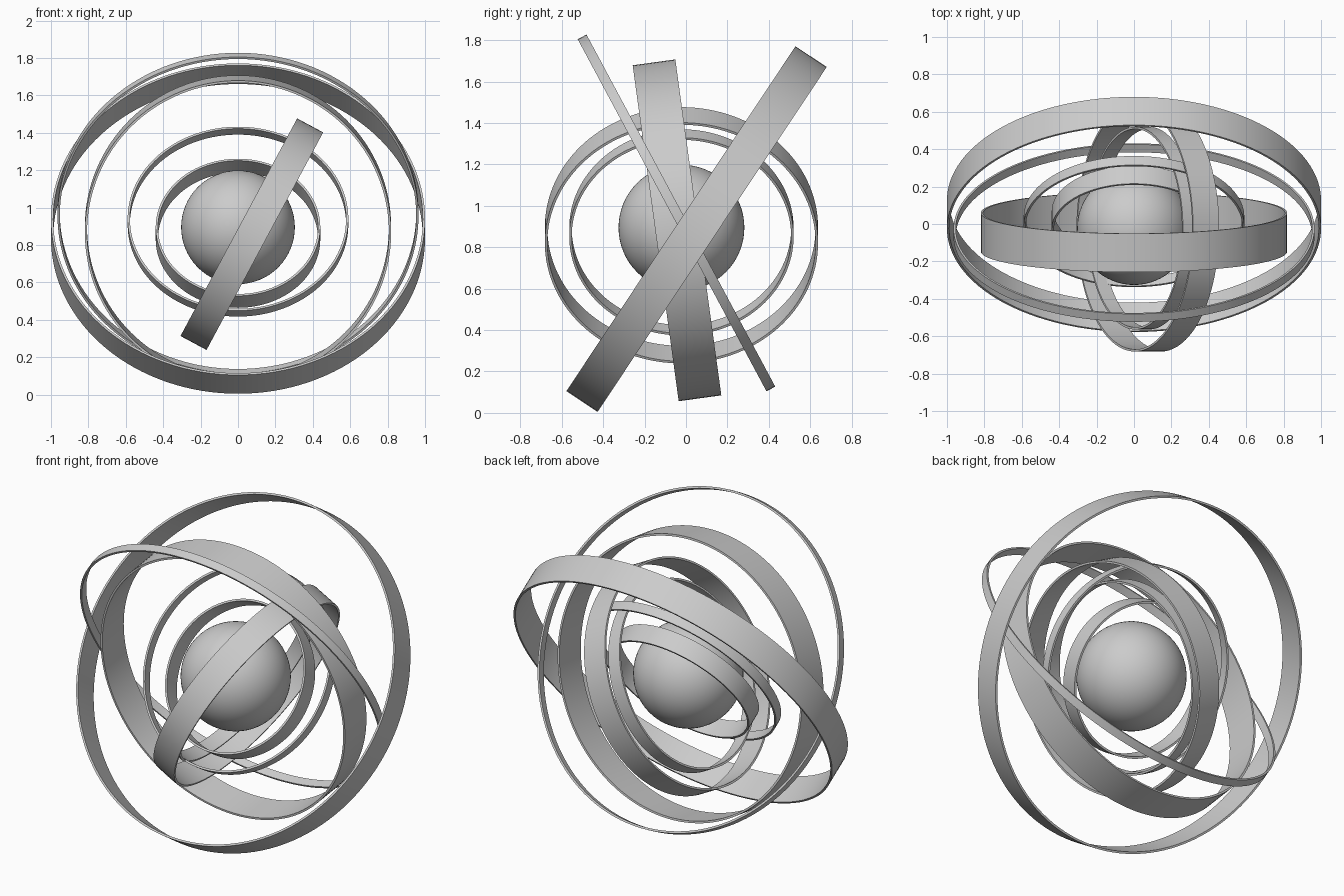
import bpy, bmesh
from math import sin, cos, pi, radians
from mathutils import Vector

if "Cube" in bpy.data.objects:
    bpy.data.objects.remove(bpy.data.objects["Cube"])


def finish(obj):
    bpy.ops.object.select_all(action='DESELECT')
    obj.select_set(True)
    bpy.context.view_layer.objects.active = obj
    bpy.ops.object.shade_smooth_by_angle(angle=radians(35))


def band(name, centre, axis, radius, width, thick=0.012, n=128):
    """Flat hoop with a rectangular section, turned around the given axis."""
    bm = bmesh.new()
    section = [(radius, -width / 2), (radius, width / 2),
               (radius - thick, width / 2), (radius - thick, -width / 2)]
    loops = [[bm.verts.new((r * cos(2 * pi * i / n), r * sin(2 * pi * i / n), h))
              for r, h in section] for i in range(n)]
    for i in range(n):
        a, b = loops[i], loops[(i + 1) % n]
        for k in range(4):
            m = (k + 1) % 4
            bm.faces.new((a[k], b[k], b[m], a[m]))
    bmesh.ops.recalc_face_normals(bm, faces=bm.faces)
    mesh = bpy.data.meshes.new(name)
    bm.to_mesh(mesh)
    bm.free()
    obj = bpy.data.objects.new(name, mesh)
    bpy.context.collection.objects.link(obj)
    obj.location = centre
    obj.rotation_mode = 'QUATERNION'
    obj.rotation_quaternion = Vector(axis).to_track_quat('Z', 'Y')
    finish(obj)


# Central globe
bpy.ops.mesh.primitive_uv_sphere_add(segments=64, ring_count=32, radius=0.304,
                                     location=(0, -0.022, 0.895))
globe = bpy.context.object
globe.name = "globe"
finish(globe)

# Rings tilted forward or back: name, y, z, tilt, radius, width
for name, y, z, tilt, r, w in [
    ("outer_ring_wide", 0.051, 0.888, 33.6, 1.0, 0.181),
    ("outer_ring_thin", -0.046, 0.966, -28.2, 0.965, 0.048),
    ("middle_ring_wide", -0.0435, 0.882, -7.8, 0.819, 0.208),
    ("inner_ring_thin", 0.013, 0.925, 33.6, 0.59, 0.058),
    ("innermost_ring", 0.02, 0.863, 33.6, 0.44, 0.115),
]:
    t = radians(tilt)
    band(name, (0, y, z), (0, cos(t), -sin(t)), r, w)

# Rings tilted sideways: name, x, z, radius, width
t = radians(28.2)
for name, x, z, r, w in [
    ("side_ring_large", 0.074, 0.858, 0.66, 0.158),
    ("side_ring_small", 0.043, 0.872, 0.542, 0.085),
]:
    band(name, (x, -0.022, z), (cos(t), 0, -sin(t)), r, w)
